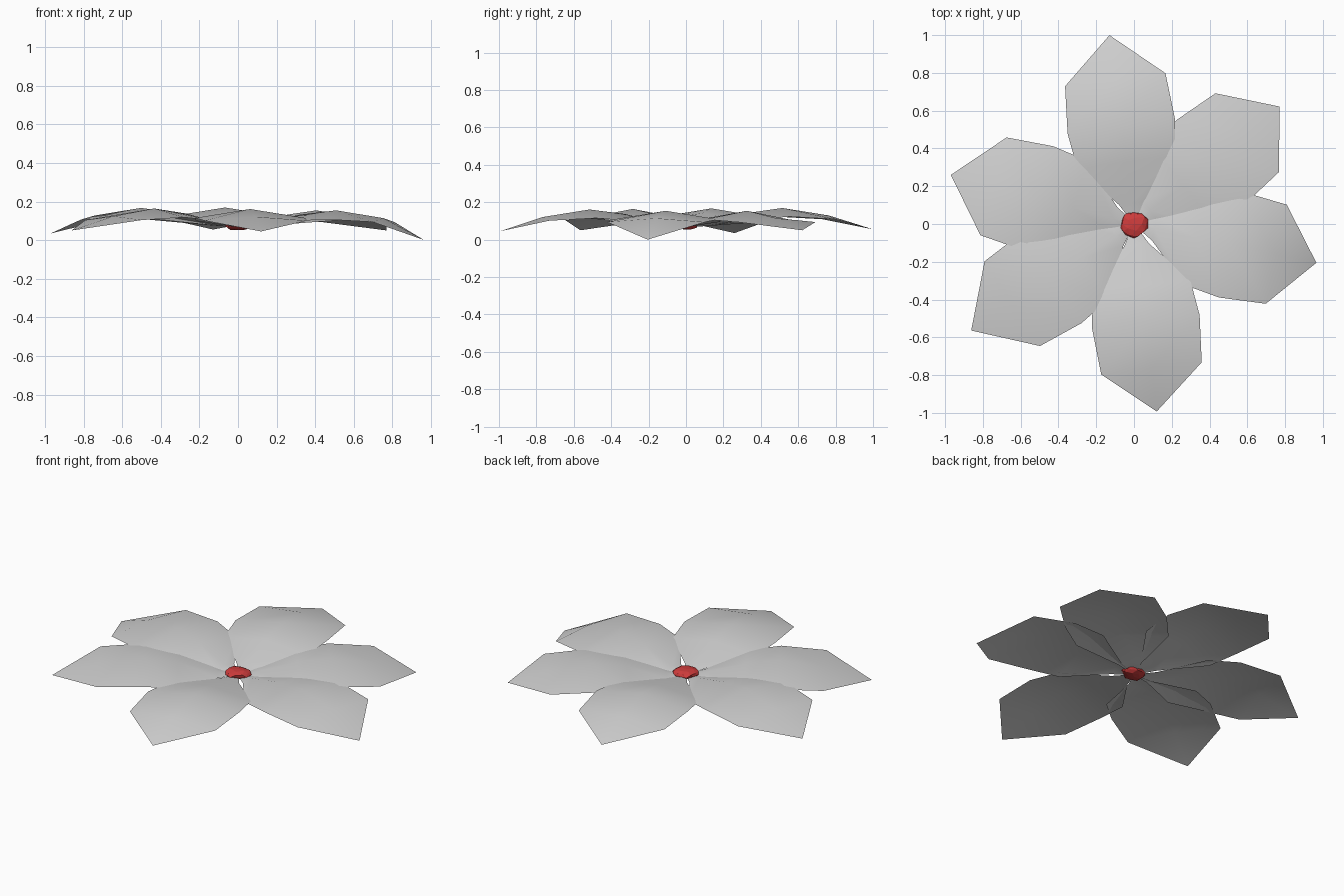
import bpy, bmesh, math, random
from mathutils import Matrix, Vector

cube = bpy.data.objects.get("Cube")
if cube:
    bpy.data.objects.remove(cube, do_unlink=True)


def make_material(name, rgb):
    mat = bpy.data.materials.new(name)
    mat.use_nodes = True
    colour = (*rgb, 1.0)
    mat.diffuse_color = colour
    mat.node_tree.nodes["Principled BSDF"].inputs["Base Color"].default_value = colour
    return mat


def finish(bm, name, mat, smooth):
    mesh = bpy.data.meshes.new(name)
    for face in bm.faces:
        face.smooth = smooth
    bm.to_mesh(mesh)
    bm.free()
    mesh.materials.append(mat)
    obj = bpy.data.objects.new(name, mesh)
    bpy.context.collection.objects.link(obj)
    return obj


petal_grey = make_material("petal grey", (0.64, 0.64, 0.64))
centre_red = make_material("centre red", (0.62, 0.045, 0.045))

# Petal cross-sections: distance out, half width, ridge height, edge height
SECTIONS = [
    (0.02, 0.015, 0.070, 0.068),
    (0.11, 0.065, 0.085, 0.074),
    (0.33, 0.260, 0.135, 0.098),
    (0.52, 0.287, 0.158, 0.112),
    (0.77, 0.268, 0.118, 0.098),
]


def make_petal(name, angle, length, tip_z, lift):
    bm = bmesh.new()
    turn = Matrix.Rotation(math.radians(angle), 3, "Z")

    def vert(u, v, z):
        return bm.verts.new(turn @ Vector((u, v, z)))

    rows = []
    for u, half, ridge, edge in SECTIONS:
        raise_by = lift * min(u / 0.5, 1.0)
        rows.append([vert(u, half, edge + raise_by),
                     vert(u, 0, ridge + raise_by),
                     vert(u, -half, edge + raise_by)])
    for a, b in zip(rows, rows[1:]):
        for i in range(2):
            bm.faces.new((a[i], a[i + 1], b[i + 1], b[i]))
    # Pointed end
    tip = vert(length, 0, tip_z)
    for i in range(2):
        bm.faces.new((rows[-1][i], rows[-1][i + 1], tip))
    return finish(bm, name, petal_grey, True)


# Six overlapping petals: name, direction, length, tip height, lift
PETALS = [
    ("back_petal", 97.4, 1.008, 0.055, 0.011),
    ("back_left_petal", 38.9, 0.99, 0.05, -0.004),
    ("left_petal", -12.0, 0.987, 0.0, -0.004),
    ("front_petal", -83.1, 1.0, 0.045, 0.003),
    ("front_right_petal", 213.2, 1.03, 0.05, 0.006),
    ("right_petal", 165.0, 1.004, 0.035, 0.009),
]
for petal in PETALS:
    make_petal(*petal)

# Crumpled flower centre
random.seed(4)
bm = bmesh.new()
bmesh.ops.create_icosphere(bm, subdivisions=2, radius=1.0)
for v in bm.verts:
    bump = random.uniform(0.82, 1.08)
    v.co = Vector((v.co.x * 0.076 * bump, v.co.y * 0.072 * bump,
                   0.078 + v.co.z * 0.028 * bump))
finish(bm, "flower_centre", centre_red, False)
